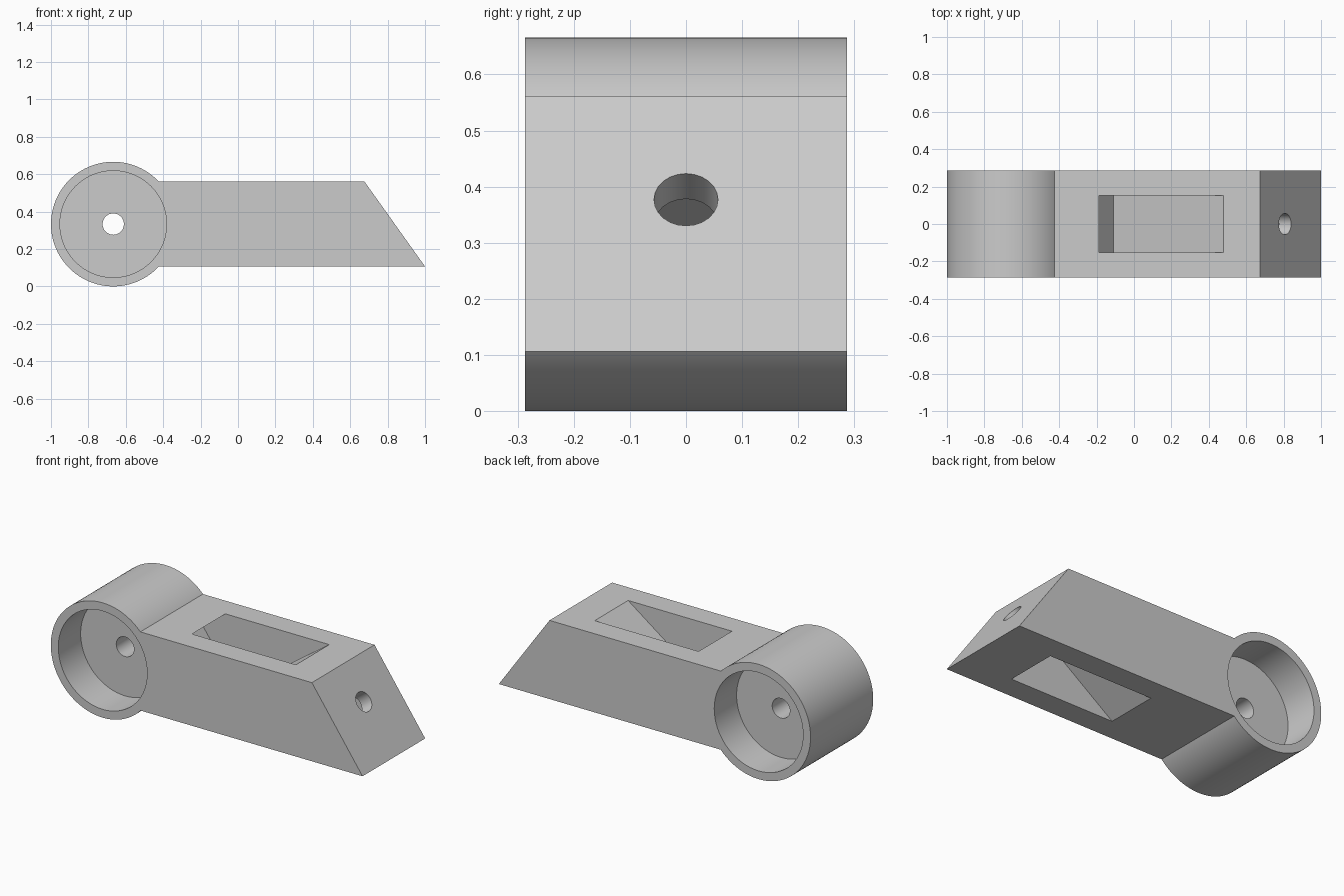
import bpy, bmesh, math
from mathutils import Vector

if "Cube" in bpy.data.objects:
    bpy.data.objects.remove(bpy.data.objects["Cube"])

HALF_Y = 0.287
HUB = Vector((-0.667, 0, 0.333))
SLOPE = Vector((0.814, 0, 0.581))   # direction square to the slanted end


def prism(name, profile, half_y):
    """Extrude an x-z outline symmetrically along y."""
    bm = bmesh.new()
    face = bm.faces.new([bm.verts.new((x, -half_y, z)) for x, z in profile])
    ext = bmesh.ops.extrude_face_region(bm, geom=[face])
    moved = [v for v in ext["geom"] if isinstance(v, bmesh.types.BMVert)]
    bmesh.ops.translate(bm, verts=moved, vec=(0, 2 * half_y, 0))
    bmesh.ops.recalc_face_normals(bm, faces=bm.faces)
    mesh = bpy.data.meshes.new(name)
    bm.to_mesh(mesh)
    bm.free()
    obj = bpy.data.objects.new(name, mesh)
    bpy.context.collection.objects.link(obj)
    return obj


def rod(name, start, end, radius, sides):
    """Cylinder between two points."""
    start, end = Vector(start), Vector(end)
    axis = end - start
    bpy.ops.mesh.primitive_cylinder_add(
        vertices=sides, radius=radius, depth=axis.length,
        location=(start + end) / 2,
        rotation=axis.to_track_quat('Z', 'Y').to_euler())
    obj = bpy.context.object
    obj.name = name
    return obj


def combine(target, tool, operation):
    """Apply a boolean and remove the tool object."""
    mod = target.modifiers.new(operation, 'BOOLEAN')
    mod.operation = operation
    mod.solver = 'EXACT'
    mod.object = tool
    bpy.ops.object.select_all(action='DESELECT')
    bpy.context.view_layer.objects.active = target
    target.select_set(True)
    bpy.ops.object.modifier_apply(modifier=mod.name)
    bpy.data.objects.remove(tool, do_unlink=True)


# Arm with slanted end, joined to the round hub
arm = prism("lever_arm", [(-0.62, 0.106), (1.0, 0.106), (0.675, 0.562), (-0.62, 0.562)], HALF_Y)
side = Vector((0, HALF_Y, 0))
combine(arm, rod("hub", HUB - side, HUB + side, 0.333, 96), 'UNION')

# Recess on each side of the hub, and its axle hole
for s in (-1, 1):
    inner = HUB + Vector((0, s * (HALF_Y - 0.205), 0))
    outer = HUB + Vector((0, s * 0.4, 0))
    combine(arm, rod("recess_cutter", inner, outer, 0.285, 96), 'DIFFERENCE')
combine(arm, rod("axle_cutter", HUB - side, HUB + side, 0.057, 32), 'DIFFERENCE')

# Tilted pockets: one opens on top, its half-turn copy opens underneath
a, b = (-0.11, 0.142), (-0.335, 0.457)
reach = 0.9
pocket = [a, (a[0] + SLOPE.x * reach, a[1] + SLOPE.z * reach),
          (b[0] + SLOPE.x * reach, b[1] + SLOPE.z * reach), b]
turned = [(0.495 - x, 0.668 - z) for x, z in pocket]
for outline in (pocket, turned):
    combine(arm, prism("pocket_cutter", outline, 0.153), 'DIFFERENCE')

# Screw hole square to the slanted end, running into the lower pocket
mouth = Vector((0.807, 0, 0.377))
combine(arm, rod("screw_cutter", mouth - SLOPE * 0.15, mouth + SLOPE * 0.1, 0.057, 24), 'DIFFERENCE')

bpy.ops.object.shade_smooth_by_angle(angle=math.radians(30))
